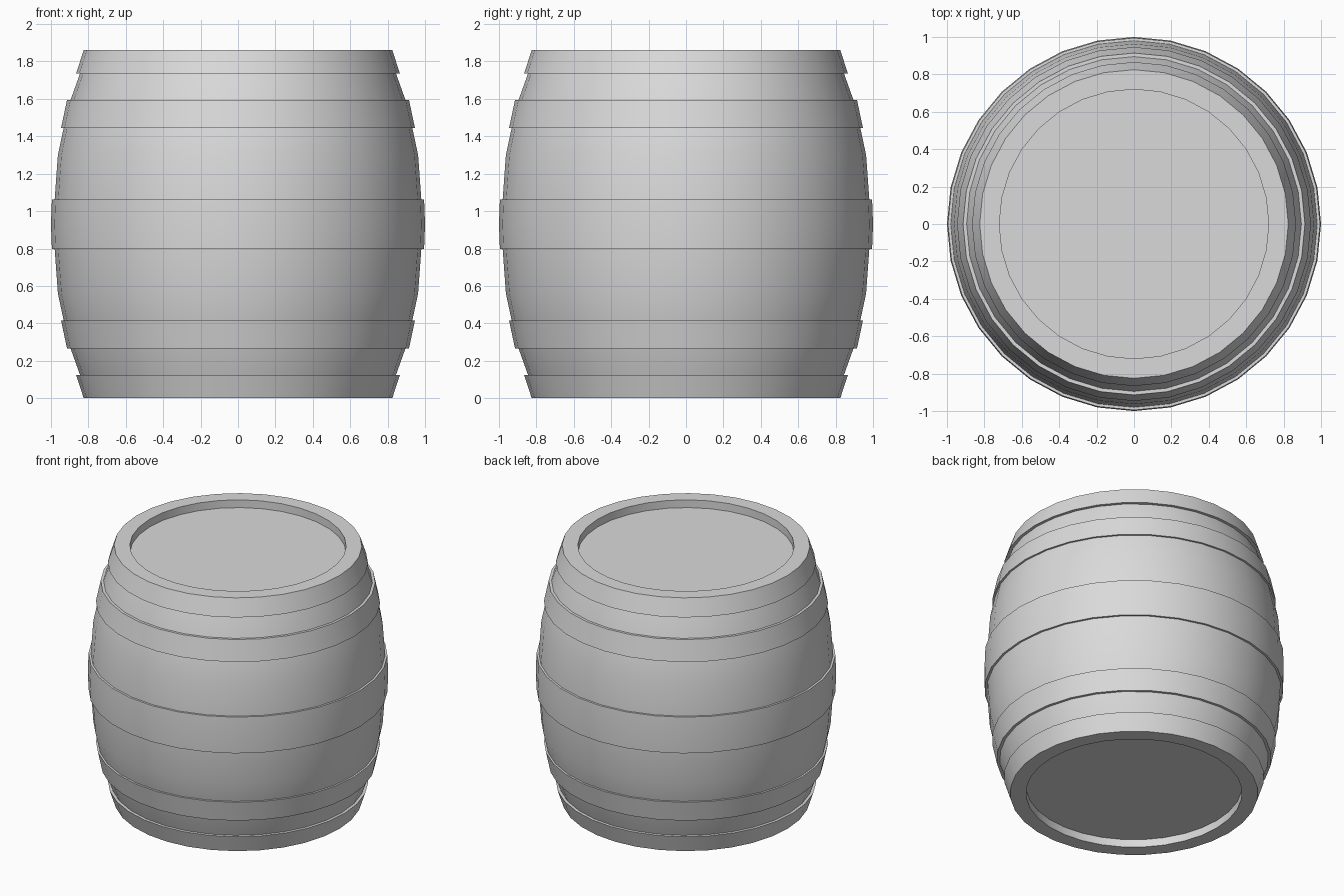
import bpy
import bmesh
import math

SIDES = 32
HEIGHT = 1.86
MID = HEIGHT / 2

if "Cube" in bpy.data.objects:
    bpy.data.objects.remove(bpy.data.objects["Cube"], do_unlink=True)

grey = bpy.data.materials.new("barrel_grey")
grey.use_nodes = True
colour = (0.7, 0.7, 0.7, 1)
grey.diffuse_color = colour
grey.node_tree.nodes["Principled BSDF"].inputs["Base Color"].default_value = colour


def flip(profile):
    """Mirror a radius/height profile about the middle of the barrel."""
    return [(r, HEIGHT - z) for r, z in reversed(profile)]


def lathe(name, profile, closed=False):
    """Spin a radius/height profile around the z axis."""
    bm = bmesh.new()
    verts = [bm.verts.new((r, 0, z)) for r, z in profile]
    pairs = list(zip(verts, verts[1:]))
    if closed:
        pairs.append((verts[-1], verts[0]))
    edges = [bm.edges.new(p) for p in pairs]
    bmesh.ops.spin(bm, geom=verts + edges, cent=(0, 0, 0), axis=(0, 0, 1),
                   angle=math.tau, steps=SIDES)
    bmesh.ops.remove_doubles(bm, verts=bm.verts[:], dist=0.0005)
    bmesh.ops.recalc_face_normals(bm, faces=bm.faces[:])
    mesh = bpy.data.meshes.new(name)
    bm.to_mesh(mesh)
    bm.free()
    mesh.materials.append(grey)
    obj = bpy.data.objects.new(name, mesh)
    bpy.context.collection.objects.link(obj)
    bpy.ops.object.select_all(action="DESELECT")
    obj.select_set(True)
    bpy.context.view_layer.objects.active = obj
    bpy.ops.object.shade_smooth_by_angle(angle=math.radians(30))
    return obj


# Staved body with a recessed lid at each end, upper half mirrored downwards
upper = [(0.98, 1.065), (0.963, 1.3), (0.932, 1.445), (0.895, 1.595),
         (0.845, 1.735), (0.8, HEIGHT), (0.72, HEIGHT), (0.72, 1.803), (0, 1.803)]
lathe("barrel_body", flip(upper) + [(0.985, MID)] + upper)

# Hoops: cross-sections sunk into the body
end_hoop = [(0.84, 1.735), (0.866, 1.735), (0.825, HEIGHT), (0.8, HEIGHT)]
quarter_hoop = [(0.92, 1.445), (0.946, 1.445), (0.914, 1.595), (0.88, 1.595)]
for label, section in (("end_hoop", end_hoop), ("quarter_hoop", quarter_hoop)):
    lathe("upper_" + label, section, closed=True)
    lathe("lower_" + label, flip(section), closed=True)

half_middle = [(1.0, MID), (0.995, 1.063), (0.96, 1.063)]
lathe("middle_hoop", flip(half_middle)[:-1] + half_middle, closed=True)
